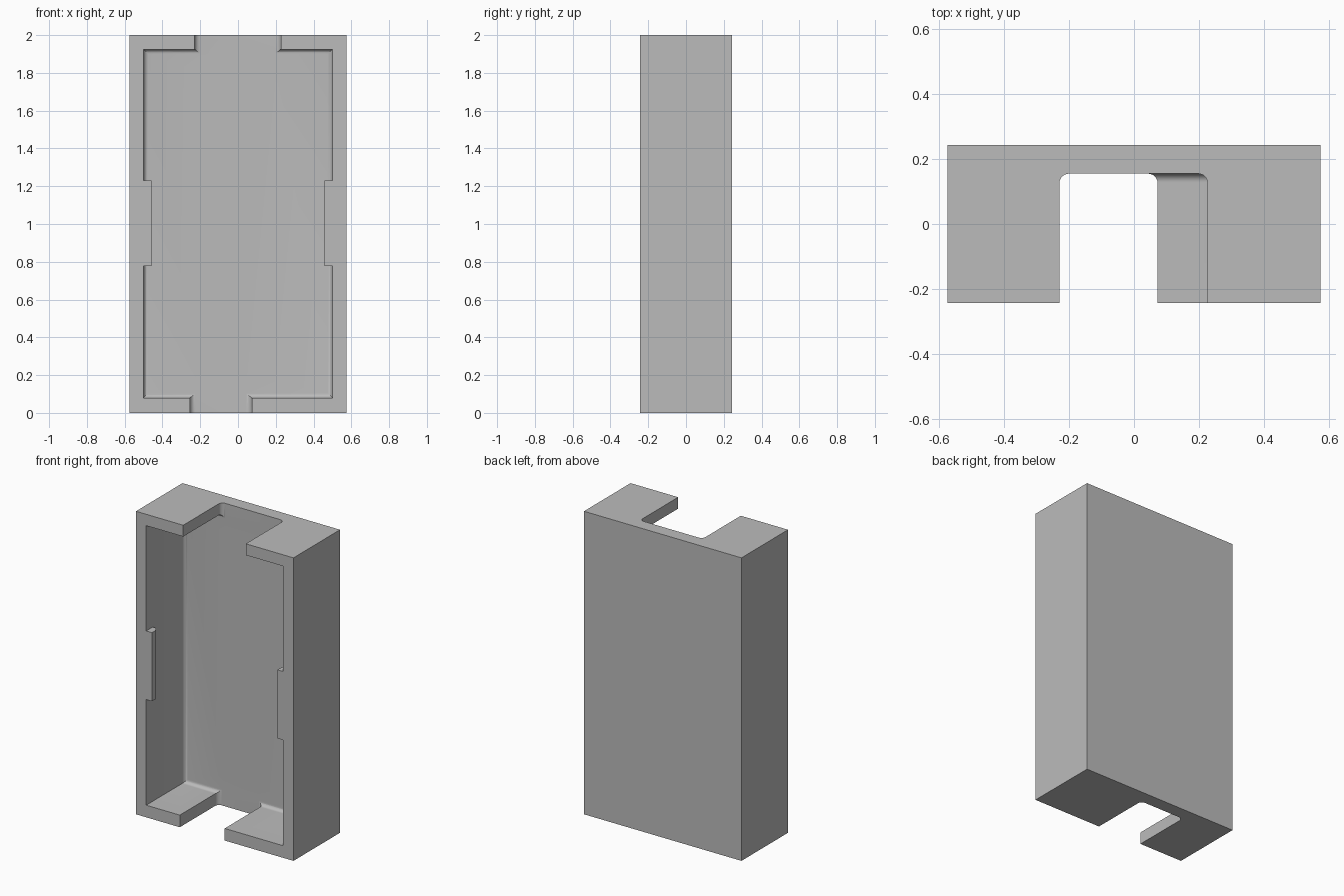
import bpy, bmesh, math
from mathutils import Vector

cube = bpy.data.objects.get("Cube")
if cube:
    bpy.data.objects.remove(cube, do_unlink=True)

W, D, H = 0.575, 0.243, 2.0      # half width, half depth, height
BACK = 0.155                     # inner face of the back panel

grey = bpy.data.materials.new("light_grey")
grey.use_nodes = True
grey.diffuse_color = (0.5, 0.5, 0.5, 1)
grey.node_tree.nodes["Principled BSDF"].inputs["Base Color"].default_value = (0.5, 0.5, 0.5, 1)


def box(name, lo, hi, radius=0, rounded=None):
    """Box between two corners; edges accepted by the rule are rounded."""
    lo, hi = Vector(lo), Vector(hi)
    bm = bmesh.new()
    bmesh.ops.create_cube(bm, size=1)
    for v in bm.verts:
        v.co = Vector([(a + b) / 2 + c * (b - a) for a, b, c in zip(lo, hi, v.co)])
    if rounded:
        edges = [e for e in bm.edges if rounded(*[v.co for v in e.verts])]
        bmesh.ops.bevel(bm, geom=edges, offset=radius, segments=8, profile=0.5, affect='EDGES')
    mesh = bpy.data.meshes.new(name)
    bm.to_mesh(mesh)
    bm.free()
    mesh.materials.append(grey)
    obj = bpy.data.objects.new(name, mesh)
    bpy.context.collection.objects.link(obj)
    return obj


def activate(obj):
    bpy.ops.object.select_all(action='DESELECT')
    obj.select_set(True)
    bpy.context.view_layer.objects.active = obj


def cut(target, cutter):
    mod = target.modifiers.new("cut", 'BOOLEAN')
    mod.operation, mod.solver, mod.object = 'DIFFERENCE', 'EXACT', cutter
    activate(target)
    bpy.ops.object.modifier_apply(modifier=mod.name)
    bpy.data.objects.remove(cutter, do_unlink=True)


def at_back(a, b):
    return min(a.y, b.y) > BACK - 0.001


def upright_at_back(a, b):
    return at_back(a, b) and abs(a.z - b.z) > 0.01


# Tray: block with a filleted cavity open to the front
tray = box("tray", (-W, -D, 0), (W, D, H))
cut(tray, box("cavity", (-0.5, -0.4, 0.08), (0.5, BACK, 1.925), 0.025, at_back))

# Round-cornered notches through the top and bottom walls
cut(tray, box("top_notch", (-0.23, -0.5, 1.8), (0.227, BACK, 2.1), 0.03, upright_at_back))
cut(tray, box("bottom_notch", (-0.255, -0.5, -0.1), (0.073, BACK, 0.2), 0.03, upright_at_back))

# Retaining lips on the side walls, rounded behind
parts = [tray]
for name, side in (("left_lip", 1), ("right_lip", -1)):
    inner, outer = side * 0.458, side * 0.5
    parts.append(box(name, (min(inner, outer), -D, 0.777), (max(inner, outer), -0.175, 1.23), 0.036,
                     lambda a, b: max(abs(a.x), abs(b.x)) < 0.47
                     and min(a.y, b.y) > -0.2 and abs(a.z - b.z) > 0.1))

for part in parts:
    activate(part)
    bpy.ops.object.shade_smooth_by_angle(angle=math.radians(30))
